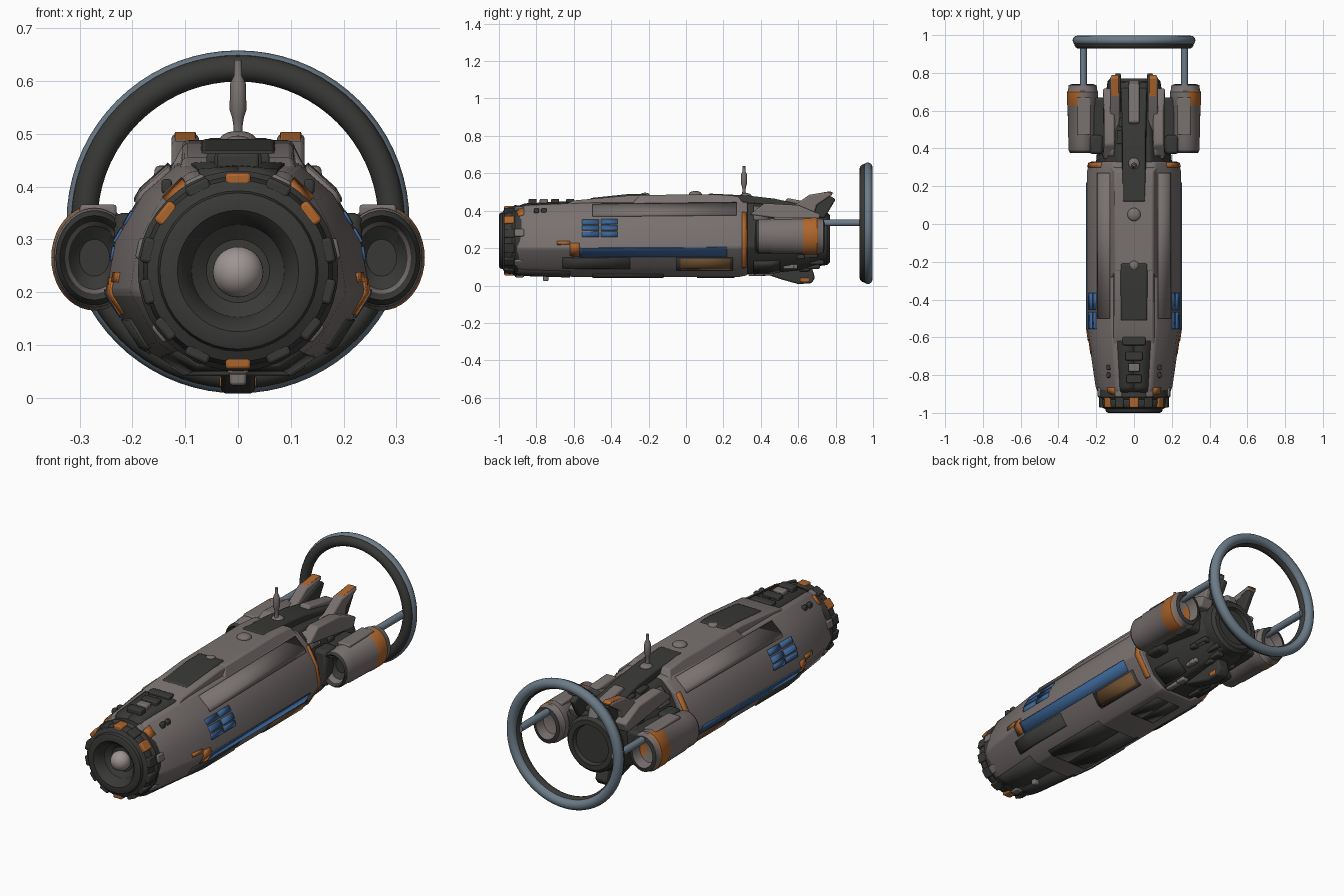
import bpy, bmesh, math, random
from mathutils import Vector

old = bpy.data.objects.get("Cube")
if old:
    bpy.data.objects.remove(old)
random.seed(4)


def material(name, *rgb):
    m = bpy.data.materials.new(name)
    m.use_nodes = True
    m.diffuse_color = (*rgb, 1)
    m.node_tree.nodes["Principled BSDF"].inputs["Base Color"].default_value = (*rgb, 1)
    return m


GREY = material("hull grey", .19, .165, .16)
DARK = material("dark metal", .04, .04, .038)
BLUE = material("marking blue", .045, .13, .31)
ORANGE = material("marking orange", .42, .13, .025)
BROWN = material("hatch brown", .16, .08, .03)
STEEL = material("ring steel", .15, .2, .25)
PALE = material("lens pale grey", .34, .3, .29)


def make(name, verts, faces, mats, bevel=0, rule=None):
    """Mesh object; rule picks a material slot from a face."""
    bm = bmesh.new()
    vs = [bm.verts.new(v) for v in verts]
    for f in faces:
        bm.faces.new([vs[i] for i in f])
    bmesh.ops.recalc_face_normals(bm, faces=bm.faces)
    for f in bm.faces:
        f.material_index = rule(f) if rule else 0
    me = bpy.data.meshes.new(name)
    bm.to_mesh(me)
    bm.free()
    for m in mats:
        me.materials.append(m)
    ob = bpy.data.objects.new(name, me)
    bpy.context.collection.objects.link(ob)
    if bevel:
        mod = ob.modifiers.new("bevel", "BEVEL")
        mod.width, mod.segments = bevel, 2
    return ob


def bridge(rings, n):
    """Quads between successive closed rings, with end caps."""
    faces = [(k * n + i, k * n + (i + 1) % n, (k + 1) * n + (i + 1) % n, (k + 1) * n + i)
             for k in range(rings - 1) for i in range(n)]
    return faces + [tuple(range(n)), tuple(range((rings - 1) * n, rings * n))]


def lathe(name, x, z, profile, mats, sx=1, n=40, rule=None):
    """Revolve (y, radius) pairs about a lengthwise axis."""
    verts = [(x + sx * r * math.cos(a), y, z + r * math.sin(a))
             for y, r in profile for a in [math.tau * i / n for i in range(n)]]
    return make(name, verts, bridge(len(profile), n), mats, rule=rule)


def slab(name, outline, x, w, mat, taper=1, bevel=.008):
    """Side outline of (y, z) extruded across x; upper points narrow by taper."""
    mid = (min(p[1] for p in outline) + max(p[1] for p in outline)) / 2
    verts = [(x + s * w * (taper if z > mid else 1), y, z) for s in (-1, 1) for y, z in outline]
    return make(name, verts, bridge(2, len(outline)), [mat], bevel)


def box(name, x, y, z, w, l, h, mat, bevel=.006):
    o = [(y - l, z - h), (y + l, z - h), (y + l, z + h), (y - l, z + h)]
    return slab(name, o, x, w, mat, 1, bevel)


# Half cross-section from keel to spine, in unit width and height
SECTION = [(0, 0), (.4, 0), (.74, .13), (1, .38), (.93, .62), (.72, .84), (.46, .98), (0, 1)]
# Stations: y, half width, bottom, top
HULL = [(-.91, .185, .065, .415), (-.86, .205, .055, .435), (-.55, .25, .045, .45),
        (.28, .25, .045, .46), (.33, .235, .055, .45)]
TAIL = [(.3, .205, .06, .45), (.45, .19, .065, .44), (.62, .155, .085, .42), (.75, .13, .12, .39)]


def skin(stations, y, t, side=1):
    """Point on a lofted skin at length y and section position t."""
    for a, b in zip(stations, stations[1:]):
        if y <= b[0]:
            break
    f = (y - a[0]) / (b[0] - a[0])
    w, lo, hi = [a[i] + f * (b[i] - a[i]) for i in (1, 2, 3)]
    i = min(int(t), 6)
    px, pz = Vector(SECTION[i]).lerp(Vector(SECTION[i + 1]), t - i)
    return Vector((side * px * w, y, lo + pz * (hi - lo)))


def loft(name, stations, mat):
    order = [(t, 1) for t in range(8)] + [(t, -1) for t in range(6, 0, -1)]
    verts = [skin(stations, s[0], t, side) for s in stations for t, side in order]
    return make(name, verts, bridge(len(stations), len(order)), [mat], .008)


def patch(name, y0, y1, t0, t1, mat, stations=HULL, thick=.009):
    """Thin plate lying on both sides of a skin."""
    ys = sorted({y0, y1} | {s[0] for s in stations if y0 < s[0] < y1})
    ts = sorted({t0, t1} | {t for t in range(8) if t0 < t < t1})
    n = len(ts)
    faces = [(k * n + i, k * n + i + 1, k * n + n + i + 1, k * n + n + i)
             for k in range(len(ys) - 1) for i in range(n - 1)]
    for side, label in ((1, "left_"), (-1, "right_")):
        ob = make(label + name, [skin(stations, y, t, side) for y in ys for t in ts], faces, [mat])
        mod = ob.modifiers.new("thickness", "SOLIDIFY")
        mod.thickness, mod.offset = thick, 0


loft("hull", HULL, GREY)
loft("tail_body", TAIL, DARK)

# Hull markings and panels
for row in range(3):
    for col in range(2):
        patch("blue_block", -.555 + col * .1, -.465 + col * .1, 3.62 + row * .36, 3.9 + row * .36, BLUE)
patch("blue_stripe", -.57, .22, 2.55, 3.02, BLUE)
patch("orange_streak", -.62, -.57, 2.6, 3.3, ORANGE)
patch("orange_dash", -.69, -.62, 3.2, 3.4, ORANGE)
patch("hatch_frame", -.05, .25, 1.75, 2.5, DARK)
patch("hatch", -.03, .235, 1.85, 2.45, BROWN, thick=.0099)
patch("orange_band", .3, .325, 1.9, 5, ORANGE, thick=.0099)
patch("lower_dark_panel", -.66, -.3, 1.9, 2.5, DARK)
patch("belly_panel", -.5, -.12, 0, 1.3, DARK)
patch("chin_panel", -.9, -.62, 0, 1.6, DARK)
patch("nose_deck", -.89, -.52, 6.2, 7, DARK)
patch("raised_side_panel", -.5, .27, 4.8, 5.8, GREY, thick=.015)
patch("aft_belly_panel", .06, .26, 0, .7, DARK)
patch("tail_side_plate", .36, .44, 4.6, 5.7, GREY, TAIL, .014)
patch("tail_lower_plate", .36, .5, 1.2, 2.2, DARK, TAIL, .03)

# Nose: rounded collar, deep mouth and lens
lathe("nose_collar", 0, .24, [(-.86, .165), (-.88, .187), (-.915, .19), (-.93, .178), (-.945, .18),
      (-.97, .172), (-.98, .152), (-.995, .148), (-1, .135), (-1, .115), (-.985, .1), (-.95, .088),
      (-.93, .06), (-.93, .02)], [DARK])
for i in range(14):
    a = math.tau * (i + .5) / 14
    x, z = math.cos(a), math.sin(a)
    lump = box("collar_lump", 0, -.94, 0, .024, .032, .012, ORANGE if i in (1, 3, 5, 10) else DARK)
    lump.location = (x * .174, 0, .24 + z * .174)
    lump.rotation_euler.y = math.pi / 2 - a
    if i % 2 == 0:
        clamp = box("collar_clamp", 0, -.89, 0, .02, .025, .01, GREY)
        clamp.location, clamp.rotation_euler = (x * .186, 0, .24 + z * .186), lump.rotation_euler
patch("nose_orange_mark", -.905, -.865, 5.1, 5.8, ORANGE, thick=.0099)
bpy.ops.mesh.primitive_uv_sphere_add(segments=32, ring_count=16, radius=.048, location=(0, -.945, .238))
lens = bpy.context.object
lens.name = "nose_lens"
lens.data.materials.append(PALE)

# Canopy and spine
slab("canopy_frame", [(-.67, .42), (-.6, .455), (-.3, .482), (-.15, .482), (-.1, .42)], 0, .115, GREY, .9)
slab("canopy", [(-.53, .42), (-.51, .468), (-.3, .49), (-.21, .49), (-.2, .42)], 0, .076, DARK, .92)
slab("spine", [(-.3, .42), (-.25, .484), (.16, .488), (.28, .478), (.32, .42)], 0, .135, GREY, .75)
slab("spine_deck", [(.1, .45), (.12, .492), (.32, .482), (.47, .465), (.72, .41), (.72, .36), (.4, .38)],
     0, .068, DARK, .9)
slab("tail_ridge", [(.5, .4), (.54, .468), (.74, .43), (.76, .38)], 0, .028, GREY)
for y, z, r in ((.05, .488, .035), (.32, .48, .03), (-.22, .484, .025)):
    bpy.ops.mesh.primitive_uv_sphere_add(segments=20, ring_count=10, radius=r, location=(0, y, z))
    dome = bpy.context.object
    dome.name, dome.scale.z = "spine_dome", .5
    dome.data.materials.append(GREY)
for y, w, mat in ((-.62, .06, DARK), (-.7, .045, DARK), (-.76, .03, GREY), (-.82, .04, DARK)):
    box("nose_deck_block", 0, y, .445, w, .022, .018, mat)
box("chin_sensor", 0, -.75, .045, .016, .014, .022, GREY)

# Antenna mast, turned upright
mast = lathe("antenna_mast", 0, 0, [(.46, .014), (.51, .008), (.53, .011), (.545, .016), (.595, .015),
             (.61, .008), (.64, .007)], [GREY], n=12)
mast.rotation_euler.x = math.pi / 2
mast.location.y = .31

# Tail nozzle
lathe("tail_nozzle", 0, .25, [(.66, .13), (.72, .145), (.755, .14), (.77, .125), (.77, .1), (.72, .085),
                              (.7, .06)], [DARK])
lathe("nozzle_core", 0, .25, [(.69, .045), (.73, .04), (.74, .015)], [ORANGE])
slab("keel_fin", [(.4, .07), (.52, .03), (.6, .008), (.67, .012), (.69, .04), (.66, .14)], 0, .032, DARK)
box("keel_fin_mark", 0, .635, .03, .035, .025, .012, ORANGE)

# Paired tail parts
for s, side in ((1, "left_"), (-1, "right_")):
    slab(side + "fin", [(.44, .4), (.58, .43), (.66, .486), (.77, .5), (.785, .488), (.7, .43), (.68, .36)],
         s * .1, .026, GREY)
    slab(side + "fin_tip", [(.67, .487), (.77, .504), (.79, .494), (.72, .474)], s * .1, .02, ORANGE, bevel=.003)
    slab(side + "fin_inner", [(.5, .39), (.62, .425), (.77, .48), (.8, .46), (.74, .36)], s * .085, .016, DARK)
    slab(side + "fin_root", [(.34, .38), (.42, .44), (.6, .43), (.72, .38), (.7, .33)], s * .13, .034, GREY, .8)

    def pod_rule(f, s=s):
        y = f.calc_center_median().y
        if y < .44 and abs(f.normal.y) > .3 or y > .735:
            return 1
        return 2 if .62 < y < .71 and f.normal.x * s > .2 else 0
    pod = lathe(side + "pod", s * .272, .265, [(.44, .035), (.42, .06), (.39, .068), (.375, .08), (.39, .09),
                (.45, .09), (.46, .094), (.625, .097), (.63, .1), (.7, .1), (.705, .095), (.735, .09),
                (.74, .07), (.69, .06), (.68, .02)], [GREY, DARK, ORANGE], .82, rule=pod_rule)
    box(side + "pod_mount", s * .18, .54, .265, .05, .13, .06, DARK, .015)
    box(side + "pod_brace", s * .2, .42, .26, .035, .05, .09, DARK, .015)
    box(side + "pod_top_plate", s * .265, .57, .354, .035, .1, .012, GREY)
    lathe(side + "ring_strut", s * .268, .335, [(.69, .018), (.96, .018)], [STEEL], n=20)
    for y in (-.8, -.76):
        box(side + "nose_vent", s * .135, y, .4, .01, .014, .014, DARK)

# Rear ring: steel hoop with a darker inner liner
for name, major, minor, y, mat in (("rear_ring", .3, .025, .972, STEEL), ("ring_liner", .291, .025, .953, DARK)):
    bpy.ops.mesh.primitive_torus_add(major_radius=major, minor_radius=minor, major_segments=72,
                                     minor_segments=16, location=(0, y, .333), rotation=(math.pi / 2, 0, 0))
    ring = bpy.context.object
    ring.name = name
    ring.data.materials.append(mat)

# Machinery blocks scattered over the tail
for i in range(26):
    p = skin(TAIL, random.uniform(.36, .7), random.choice([.8, 1.5, 2.3, 4.5, 5.4, 6.2]), 1 - 2 * (i % 2))
    box("tail_machinery", *p, random.uniform(.01, .022), random.uniform(.015, .04), .012,
        GREY if i % 6 == 0 else DARK)

# Smooth shading with sharp edges kept
bpy.ops.object.select_all(action="DESELECT")
for ob in bpy.context.scene.objects:
    if ob.type == "MESH":
        ob.select_set(True)
        bpy.context.view_layer.objects.active = ob
bpy.ops.object.shade_smooth_by_angle(angle=math.radians(35))
